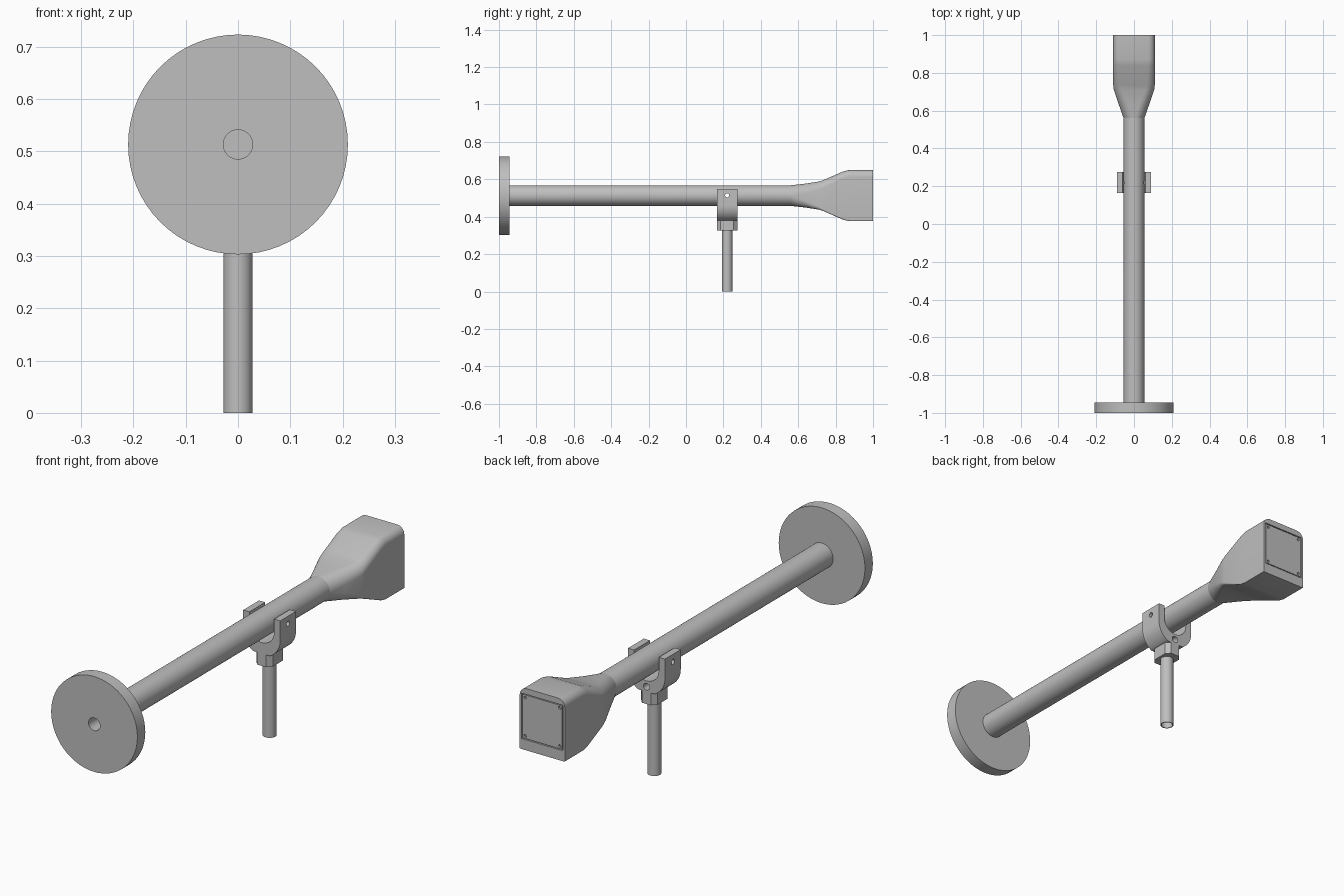
import bpy
import bmesh
import math
from mathutils import Matrix, Vector

cube = bpy.data.objects.get("Cube")
if cube:
    bpy.data.objects.remove(cube, do_unlink=True)

AXIS_Z = 0.513   # height of the barrel axis
YOKE_Y = 0.22    # position of the support along the barrel

grey = bpy.data.materials.new("plain_grey")
grey.use_nodes = True
colour = (0.52, 0.52, 0.52, 1)
grey.diffuse_color = colour
grey.node_tree.nodes["Principled BSDF"].inputs["Base Color"].default_value = colour


def finish(name, bm, angle=30):
    """Turn a bmesh into a shaded object."""
    bmesh.ops.recalc_face_normals(bm, faces=bm.faces)
    mesh = bpy.data.meshes.new(name)
    bm.to_mesh(mesh)
    bm.free()
    mesh.materials.append(grey)
    obj = bpy.data.objects.new(name, mesh)
    bpy.context.collection.objects.link(obj)
    shade(obj, angle)
    return obj


def shade(obj, angle=30):
    bpy.ops.object.select_all(action='DESELECT')
    obj.select_set(True)
    bpy.context.view_layer.objects.active = obj
    bpy.ops.object.shade_smooth_by_angle(angle=math.radians(angle))


def loft(bm, loops, closed=False):
    """Skin a list of equal point loops; cap the ends unless closed."""
    rings = [[bm.verts.new(p) for p in loop] for loop in loops]
    pairs = list(zip(rings, rings[1:]))
    if closed:
        pairs.append((rings[-1], rings[0]))
    for a, b in pairs:
        for i in range(len(a)):
            j = (i + 1) % len(a)
            bm.faces.new((a[i], a[j], b[j], b[i]))
    if not closed:
        bm.faces.new(rings[0])
        bm.faces.new(rings[-1])


def place(axis, u, v, w):
    """Map section coordinates u, v and distance w onto an axis."""
    return {'X': (w, u, v), 'Y': (u, w, v), 'Z': (u, v, w)}[axis]


def circle(axis, centre, radius, w, n=64):
    steps = [2 * math.pi * i / n for i in range(n)]
    return [place(axis, centre[0] + radius * math.cos(t),
                  centre[1] + radius * math.sin(t), w) for t in steps]


def pipe(name, axis, centre, outer, inner, start, end):
    bm = bmesh.new()
    loft(bm, [circle(axis, centre, r, w) for r, w in
              ((inner, start), (outer, start), (outer, end), (inner, end))], True)
    return finish(name, bm)


def rod(name, axis, centre, radius, start, end):
    bm = bmesh.new()
    loft(bm, [circle(axis, centre, radius, w, 24) for w in (start, end)])
    return finish(name, bm)


def prism(name, axis, outline, start, end):
    bm = bmesh.new()
    loft(bm, [[place(axis, u, v, w) for u, v in outline] for w in (start, end)])
    return finish(name, bm)


def rectangle(half_u, half_v, centre_v):
    return [(-half_u, centre_v - half_v), (half_u, centre_v - half_v),
            (half_u, centre_v + half_v), (-half_u, centre_v + half_v)]


def cut(obj, cutter):
    """Subtract a cutter, bake the result and discard the cutter."""
    cutter.hide_render = True
    mod = obj.modifiers.new("cut", 'BOOLEAN')
    mod.operation = 'DIFFERENCE'
    mod.solver = 'EXACT'
    mod.object = cutter
    bpy.context.view_layer.update()
    graph = bpy.context.evaluated_depsgraph_get()
    baked = bpy.data.meshes.new_from_object(obj.evaluated_get(graph))
    obj.modifiers.clear()
    obj.data = baked
    bpy.data.objects.remove(cutter, do_unlink=True)
    shade(obj)


# Round end plate and hollow barrel
pipe("end_disc", 'Y', (0, AXIS_Z), 0.21, 0.028, -1, -0.945)
barrel = pipe("barrel", 'Y', (0, AXIS_Z), 0.055, 0.028, -0.95, 0.565)


# Flared housing: round at the barrel, boxy with rounded top corners at the back
def housing_section(y, half_w, half_h, r_top, r_low, n=8):
    corners = ((1, 1, r_top), (-1, 1, r_top), (-1, -1, r_low), (1, -1, r_low))
    loop = []
    for k, (sx, sz, r) in enumerate(corners):
        for i in range(n + 1):
            # a tiny offset keeps neighbouring corner points apart
            t = math.pi / 2 * (k + (i + 0.02) / (n + 0.04))
            loop.append((sx * (half_w - r) + r * math.cos(t), y,
                         AXIS_Z + sz * (half_h - r) + r * math.sin(t)))
    return loop


bm = bmesh.new()
loft(bm, [housing_section(*s) for s in (
    (0.56, 0.055, 0.055, 0.055, 0.055),
    (0.64, 0.083, 0.064, 0.052, 0.035),
    (0.71, 0.107, 0.075, 0.045, 0.015),
    (0.735, 0.11, 0.083, 0.042, 0.008),
    (0.84, 0.11, 0.129, 0.037, 0.004),
    (0.87, 0.11, 0.136, 0.035, 0.003),
    (1.0, 0.11, 0.136, 0.035, 0.003))])
housing = finish("flared_housing", bm)

# Square cover set in a groove, with a screw hole in each corner
COVER_Z = 0.523
cut(housing, prism("recess", 'Y', rectangle(0.1, 0.1, COVER_Z), 0.985, 1.02))
cover = prism("back_cover", 'Y', rectangle(0.096, 0.096, COVER_Z), 0.983, 0.999)
for sx in (-1, 1):
    for sz in (-1, 1):
        cut(cover, rod("screw_hole", 'Y', (sx * 0.084, COVER_Z + sz * 0.084),
                       0.006, 0.992, 1.01))

# Forked yoke: straight prongs, round cradle, curved underside
TOP = 0.547
half_out = [(0.09, TOP)]
for i in range(11):
    t = math.radians(-64 * i / 10)
    half_out.append((0.09 * math.cos(t), 0.46 + 0.09 * math.sin(t)))
outline = half_out + [(-x, z) for x, z in reversed(half_out)]
outline.append((-0.06, TOP))
for i in range(17):
    t = math.pi + math.pi * i / 16
    outline.append((0.06 * math.cos(t), 0.487 + 0.06 * math.sin(t)))
outline.append((0.06, TOP))
yoke = prism("yoke", 'Y', outline, YOKE_Y - 0.055, YOKE_Y + 0.055)

# Pivot hole through prongs and barrel, and a bolt hole in the back of the yoke
for part in (yoke, barrel):
    cut(part, rod("pivot_hole", 'X', (YOKE_Y, 0.514), 0.011, -0.2, 0.2))
cut(yoke, rod("bolt_hole", 'Y', (0, 0.401), 0.015, YOKE_Y + 0.01, YOKE_Y + 0.1))

# Chamfered socket under the yoke
quarter = [(0.04, 0.035), (0.022, 0.055)]
right = quarter + [(-x, y) for x, y in reversed(quarter)]
socket = right + [(-x, -y) for x, y in right]
prism("socket", 'Z', [(x, y + YOKE_Y) for x, y in socket], 0.325, 0.385)

# Hollow support post
pipe("post", 'Z', (0, YOKE_Y), 0.028, 0.024, 0, 0.335)
